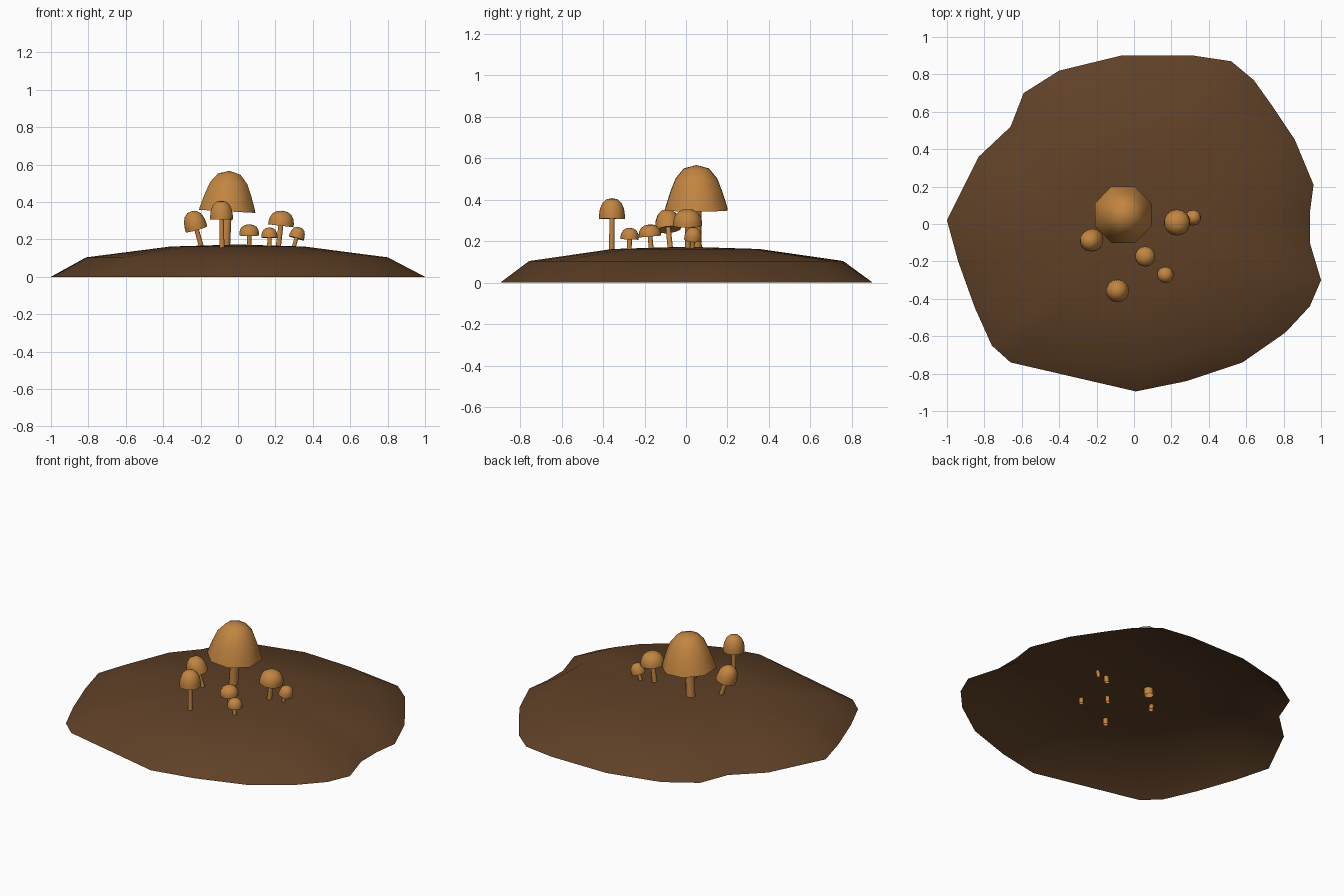
import bpy, bmesh, math
from mathutils import Vector, Matrix

if "Cube" in bpy.data.objects:
    bpy.data.objects.remove(bpy.data.objects["Cube"])


def material(name, rgb):
    m = bpy.data.materials.new(name)
    m.diffuse_color = (*rgb, 1)
    m.use_nodes = True
    m.node_tree.nodes["Principled BSDF"].inputs["Base Color"].default_value = m.diffuse_color
    return m


SOIL = material("brown soil", (0.115, 0.052, 0.020))
TAN = material("tan mushroom", (0.54, 0.235, 0.052))


def finish(bm, name, mat, angle, recalc=True):
    if recalc:
        bmesh.ops.recalc_face_normals(bm, faces=bm.faces)
    me = bpy.data.meshes.new(name)
    bm.to_mesh(me)
    bm.free()
    ob = bpy.data.objects.new(name, me)
    bpy.context.collection.objects.link(ob)
    me.materials.append(mat)
    bpy.ops.object.select_all(action='DESELECT')
    ob.select_set(True)
    bpy.context.view_layer.objects.active = ob
    bpy.ops.object.shade_smooth_by_angle(angle=math.radians(angle))
    return ob


def bridge(bm, a, b):
    n = len(a)
    for i in range(n):
        bm.faces.new((a[i], a[(i + 1) % n], b[(i + 1) % n], b[i]))


def fan(bm, ring, tip):
    n = len(ring)
    for i in range(n):
        bm.faces.new((ring[i], ring[(i + 1) % n], tip))


# Mound: open shell with an irregular ground outline (counter-clockwise)
OUTLINE = [(0.94, 0.06), (0.96, 0.21), (0.86, 0.45), (0.74, 0.63), (0.64, 0.77),
           (0.52, 0.87), (0.32, 0.90), (-0.07, 0.90), (-0.40, 0.82), (-0.59, 0.70),
           (-0.66, 0.52), (-0.83, 0.36), (-1.0, 0.02), (-0.94, -0.20), (-0.85, -0.45),
           (-0.76, -0.65), (-0.66, -0.74), (0.01, -0.895), (0.28, -0.84), (0.58, -0.74),
           (0.81, -0.58), (0.94, -0.44), (1.0, -0.30), (0.94, -0.10)]
bm = bmesh.new()
previous = None
# each ring: scale of the outline, height, blend towards a circle
for scale, z, blend in [(1, 0, 0), (0.83, 0.104, 0.35), (0.38, 0.162, 0.8)]:
    ring = []
    for x, y in OUTLINE:
        r = math.hypot(x, y)
        k = scale * (1 + blend * (0.94 / r - 1))
        ring.append(bm.verts.new((x * k, y * k, z)))
    if previous:
        bridge(bm, previous, ring)
    previous = ring
fan(bm, previous, bm.verts.new((0, 0, 0.173)))
finish(bm, "mound", SOIL, 60, recalc=False)

# Cap profiles: (radius, height) fractions from rim to crown
DOME = [(1, 0), (1, 0.22), (0.93, 0.5), (0.74, 0.77), (0.42, 0.95)]
BELL = [(1, 0), (0.98, 0.07), (0.83, 0.4), (0.66, 0.7), (0.40, 0.92)]


def mushroom(label, base, neck, radius, height, stem, profile=DOME, sides=14):
    base, neck = Vector(base), Vector(neck)
    axis = neck - base
    turn = Vector((0, 0, 1)).rotation_difference(axis).to_matrix().to_4x4()

    def ring(bm, r, z, n):
        return [bm.verts.new((r * math.cos((i + 0.5) * math.tau / n),
                              r * math.sin((i + 0.5) * math.tau / n), z)) for i in range(n)]

    # stem, slightly wider at the foot, its ends left open
    bm = bmesh.new()
    bridge(bm, ring(bm, stem * 1.1, 0, 8), ring(bm, stem, axis.length + 0.02, 8))
    bm.transform(Matrix.Translation(base) @ turn)
    finish(bm, label + "_stem", TAN, 60, recalc=False)

    # cap with a slightly hollow underside
    bm = bmesh.new()
    loops = [ring(bm, r * radius, z * height, sides) for r, z in profile]
    for a, b in zip(loops, loops[1:]):
        bridge(bm, a, b)
    fan(bm, loops[-1], bm.verts.new((0, 0, height)))
    fan(bm, loops[0], bm.verts.new((0, 0, height * 0.12)))
    bm.transform(Matrix.Translation(neck) @ turn)
    finish(bm, label + "_cap", TAN, 55)


# Cluster of mushrooms: label, foot, cap rim centre, cap radius, cap height, stem radius
mushroom("large_mushroom", (-0.070, 0.05, 0.13), (-0.058, 0.05, 0.350),
         0.163, 0.217, 0.026, BELL, 8)
for args in [
    ("left_mushroom", (-0.187, -0.072, 0.13), (-0.222, -0.085, 0.255), 0.061, 0.100, 0.013),
    ("front_mushroom", (-0.085, -0.358, 0.12), (-0.088, -0.357, 0.307), 0.062, 0.100, 0.013),
    ("middle_mushroom", (0.060, -0.165, 0.13), (0.060, -0.173, 0.222), 0.054, 0.058, 0.012),
    ("small_front_mushroom", (0.168, -0.275, 0.13), (0.168, -0.272, 0.208), 0.044, 0.056, 0.012),
    ("right_mushroom", (0.212, 0.008, 0.13), (0.229, 0.008, 0.273), 0.070, 0.081, 0.014),
    ("small_right_mushroom", (0.290, 0.028, 0.13), (0.312, 0.033, 0.206), 0.042, 0.062, 0.011),
]:
    mushroom(*args)
